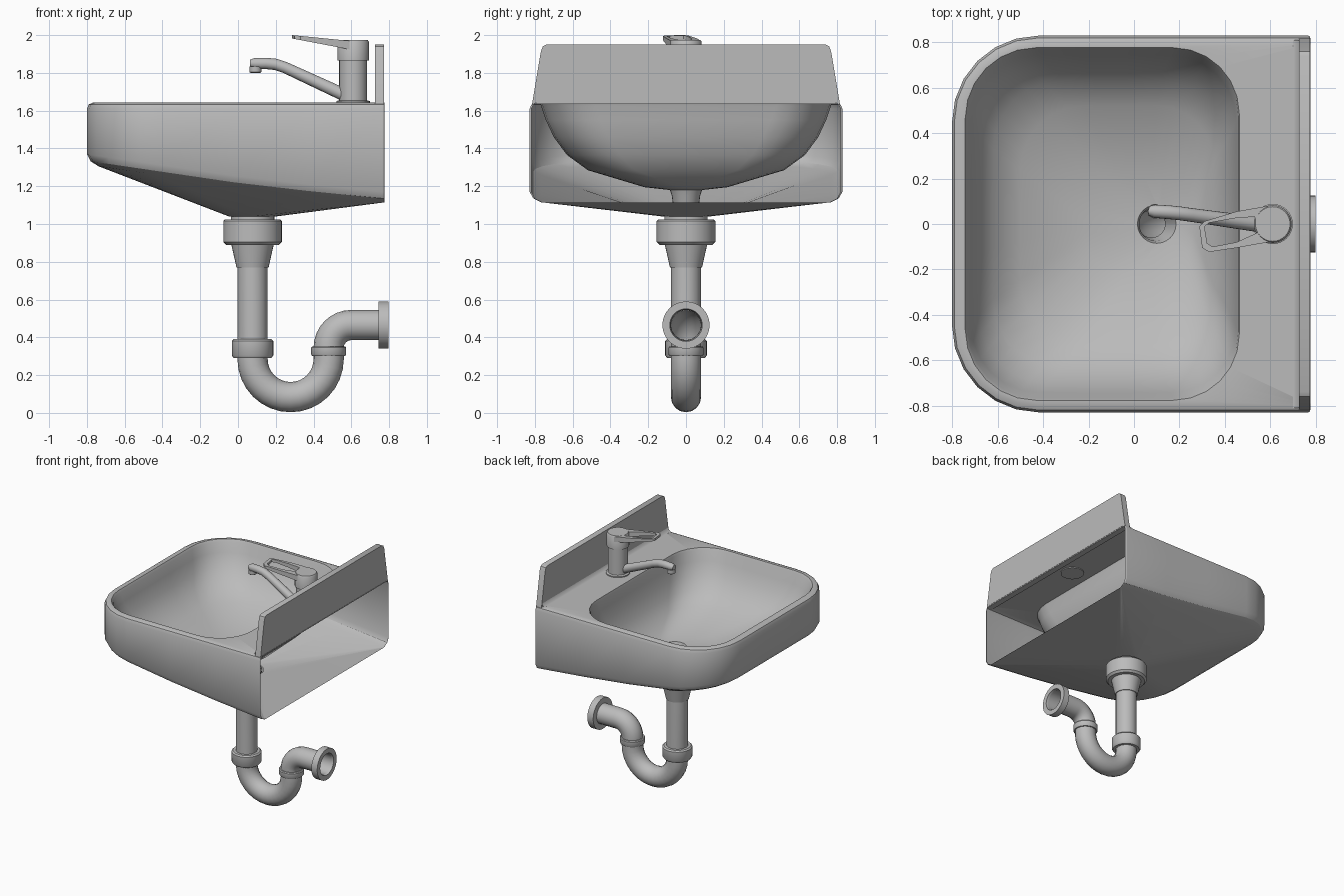
import bpy, bmesh
from math import sin, cos, pi
from mathutils import Matrix, Vector

cube = bpy.data.objects.get("Cube")
if cube:
    bpy.data.objects.remove(cube, do_unlink=True)

GREY = (0.5, 0.5, 0.5, 1)
grey = bpy.data.materials.new("plain_grey")
grey.use_nodes = True
grey.diffuse_color = GREY
grey.node_tree.nodes["Principled BSDF"].inputs["Base Color"].default_value = GREY


def smooth(ob, angle=35):
    bpy.ops.object.select_all(action='DESELECT')
    ob.select_set(True)
    bpy.context.view_layer.objects.active = ob
    bpy.ops.object.shade_smooth_by_angle(angle=angle * pi / 180)


def finish(name, bm, angle=35):
    bmesh.ops.recalc_face_normals(bm, faces=bm.faces)
    me = bpy.data.meshes.new(name)
    bm.to_mesh(me)
    bm.free()
    me.materials.append(grey)
    ob = bpy.data.objects.new(name, me)
    bpy.context.collection.objects.link(ob)
    smooth(ob, angle)
    return ob


def loft(bm, rings, skip=()):
    """Join closed rings; in the steps listed in skip the last quad stays open."""
    rows = [[bm.verts.new(p) for p in ring] for ring in rings]
    n = len(rows[0])
    for i, (a, b) in enumerate(zip(rows, rows[1:])):
        for j in range(n - 1 if i in skip else n):
            k = (j + 1) % n
            bm.faces.new((a[j], a[k], b[k], b[j]))
    return rows


def revolve(name, profile, place, n=32, caps=False, closed=False):
    bm = bmesh.new()
    prof = profile + profile[:1] if closed else profile
    rows = loft(bm, [[place @ Vector((r * cos(2 * pi * j / n), r * sin(2 * pi * j / n), z))
                      for j in range(n)] for r, z in prof])
    if caps:
        bm.faces.new(rows[0])
        bm.faces.new(rows[-1])
    bmesh.ops.remove_doubles(bm, verts=bm.verts, dist=0.0001)
    return finish(name, bm)


def tube(name, points, radii, caps=False):
    cu = bpy.data.curves.new(name, 'CURVE')
    cu.dimensions = '3D'
    cu.bevel_depth = 1
    cu.bevel_resolution = 6
    cu.use_fill_caps = caps
    sp = cu.splines.new('POLY')
    sp.points.add(len(points) - 1)
    for p, co, r in zip(sp.points, points, radii):
        p.co = (*co, 1)
        p.radius = r
    cu.materials.append(grey)
    ob = bpy.data.objects.new(name, cu)
    bpy.context.collection.objects.link(ob)
    bpy.ops.object.select_all(action='DESELECT')
    ob.select_set(True)
    bpy.context.view_layer.objects.active = ob
    bpy.ops.object.convert(target='MESH')
    smooth(bpy.context.object, 40)


def outline(x0, x1, hy, rf, rb, z, n=6):
    """Rounded rectangle, front radius rf (-x) and back radius rb (+x)."""
    corners = [(x1 - rb, hy - rb, rb, 0), (x0 + rf, hy - rf, rf, 1),
               (x0 + rf, rf - hy, rf, 2), (x1 - rb, rb - hy, rb, 3)]
    pts = []
    for cx, cy, r, q in corners:
        arc = [Vector((cx + r * cos((q + i / n) * pi / 2),
                       cy + r * sin((q + i / n) * pi / 2), 0)) for i in range(n + 1)]
        if pts:
            last = pts[-1]
            pts += [last.lerp(arc[0], t / 3) for t in (1, 2)]
        pts += arc
    for p in pts:
        p.z = z(p.x) if callable(z) else z
    return pts


# Basin: underside, open-backed apron, rim, deck and bowl as one skin
def under(x):
    return 1.32 - (x + 0.8) * 0.147 if x < 0.12 else 1.185 - (x - 0.12) * 0.1


def shell(inset, z):
    return outline(-0.8 + inset, 0.775, 0.828 - inset, 0.38 - inset, 0.01, z)


def disc(cx, r, z):
    return outline(cx - r, cx + r, r, r, r, z)


PIPE_X = 0.077
rings = [disc(PIPE_X, 0.125, 1.04),
         shell(0.06, lambda x: under(x) - 0.005),
         shell(0.02, lambda x: under(x) + 0.015),
         shell(0, lambda x: under(x) + 0.05),
         shell(0, 1.61), shell(0.01, 1.633), shell(0.03, 1.642)]
bowl = [(-0.742, 0.463, 0.775, 0.31, 0.29, 1.642), (-0.732, 0.458, 0.767, 0.31, 0.29, 1.625),
        (-0.715, 0.45, 0.742, 0.3, 0.29, 1.55), (-0.68, 0.43, 0.7, 0.3, 0.29, 1.46),
        (-0.62, 0.4, 0.63, 0.3, 0.28, 1.365), (-0.5, 0.35, 0.52, 0.28, 0.25, 1.285),
        (-0.22, 0.26, 0.22, 0.18, 0.18, 1.195)]
rings += [outline(*b) for b in bowl]
rings += [disc(0.1, 0.085, 1.18), disc(0.098, 0.075, 1.15), disc(PIPE_X, 0.06, 1.03)]
bm = bmesh.new()
loft(bm, rings, skip=range(1, 6))
finish("basin", bm, 30)

# Splashback: trapezoid plate with clipped top corners
bm = bmesh.new()
half = [(0.815, 1.635), (0.768, 1.915), (0.758, 1.94), (0.738, 1.95)]
side = half + [(-y, z) for y, z in reversed(half)]
face = bm.faces.new([bm.verts.new((0.725, y, z)) for y, z in side])
ext = bmesh.ops.extrude_face_region(bm, geom=[face])
bmesh.ops.translate(bm, vec=(0.048, 0, 0),
                    verts=[v for v in ext["geom"] if isinstance(v, bmesh.types.BMVert)])
finish("splashback", bm)

# Small cove where the deck meets the splashback
bm = bmesh.new()
cove = [(0.70, 1.642), (0.715, 1.648), (0.726, 1.67)]
rows = [[bm.verts.new((x, s * 0.808, z)) for x, z in cove] for s in (-1, 1)]
for i in range(2):
    bm.faces.new((rows[0][i], rows[0][i + 1], rows[1][i + 1], rows[1][i]))
finish("deck_cove", bm, 60)

# Drain collar and pipe nuts
at_pipe = Matrix.Translation((PIPE_X, 0, 0))
revolve("drain_collar", [(0.115, 1.045), (0.115, 1.025), (0.145, 1.025), (0.155, 1.015),
                         (0.155, 0.905), (0.14, 0.89), (0.112, 0.89), (0.085, 0.77),
                         (0.078, 0.77)], at_pipe)
nut = [(0.078, 0.39), (0.1, 0.39), (0.11, 0.38), (0.11, 0.305), (0.1, 0.29), (0.078, 0.29)]
revolve("trap_nut", nut, at_pipe)
revolve("outlet_nut", [(0.078, 0.352), (0.088, 0.352), (0.093, 0.345), (0.093, 0.31),
                       (0.088, 0.302), (0.078, 0.302)], Matrix.Translation((0.48, 0, 0)))

# Trap pipe: drop, U bend, elbow and wall run
R = (0.48 - PIPE_X) / 2
path = [(PIPE_X, 0, 0.8)]
path += [(PIPE_X + R - R * cos(a), 0, 0.285 - R * sin(a)) for a in [pi * i / 16 for i in range(17)]]
path += [(0.6 - 0.12 * cos(a), 0, 0.345 + 0.12 * sin(a)) for a in [pi * i / 16 for i in range(9)]]
path += [(0.785, 0, 0.465)]
tube("trap_pipe", path, [0.08] * len(path))
revolve("wall_flange", [(0.08, 0.745), (0.125, 0.745), (0.125, 0.797), (0.086, 0.797), (0.082, 0.765)],
        Matrix.Translation((0, 0, 0.465)) @ Matrix.Rotation(pi / 2, 4, 'Y'), closed=True)

# Tap body
at_tap = Matrix.Translation((0.61, 0, 0))
revolve("tap_base", [(0.088, 1.636), (0.088, 1.65), (0.076, 1.655)], at_tap, caps=True)
revolve("tap_body", [(0.074, 1.65), (0.074, 1.865)], at_tap)
revolve("tap_cap", [(0.074, 1.865), (0.083, 1.865), (0.083, 1.965), (0.076, 1.975)], at_tap, caps=True)

# Spout with nozzle
tube("spout", [(0.57, -0.005, 1.68), (0.25, 0.04, 1.828), (0.2, 0.047, 1.845),
               (0.15, 0.052, 1.85), (0.09, 0.056, 1.85), (0.064, 0.058, 1.85)],
     [0.034, 0.03, 0.03, 0.03, 0.029, 0.02], caps=True)
revolve("nozzle", [(0.032, 1.835), (0.032, 1.805), (0.026, 1.8)],
        Matrix.Translation((0.092, 0.056, 0)), caps=True)

# Lever: sloping loop with a slot through it
outer = [(0.59, 0.08), (0.45, 0.055), (0.31, 0.012), (0.287, -0.01),
         (0.3, -0.105), (0.33, -0.123), (0.45, -0.105), (0.59, -0.08)]
inner = [(0.53, 0.032), (0.44, 0.025), (0.33, 0.005), (0.31, -0.012),
         (0.322, -0.085), (0.345, -0.1), (0.45, -0.08), (0.55, -0.035)]
bm = bmesh.new()


def lever_loop(points, drop):
    return [(x, y, 2.0 - (x - 0.287) * (0.1 + drop) - drop * 0.2) for x, y in points]


loft(bm, [lever_loop(outer, 0), lever_loop(inner, 0),
          lever_loop(inner, 0.09), lever_loop(outer, 0.09), lever_loop(outer, 0)])
bmesh.ops.remove_doubles(bm, verts=bm.verts, dist=0.0001)
finish("tap_lever", bm)
